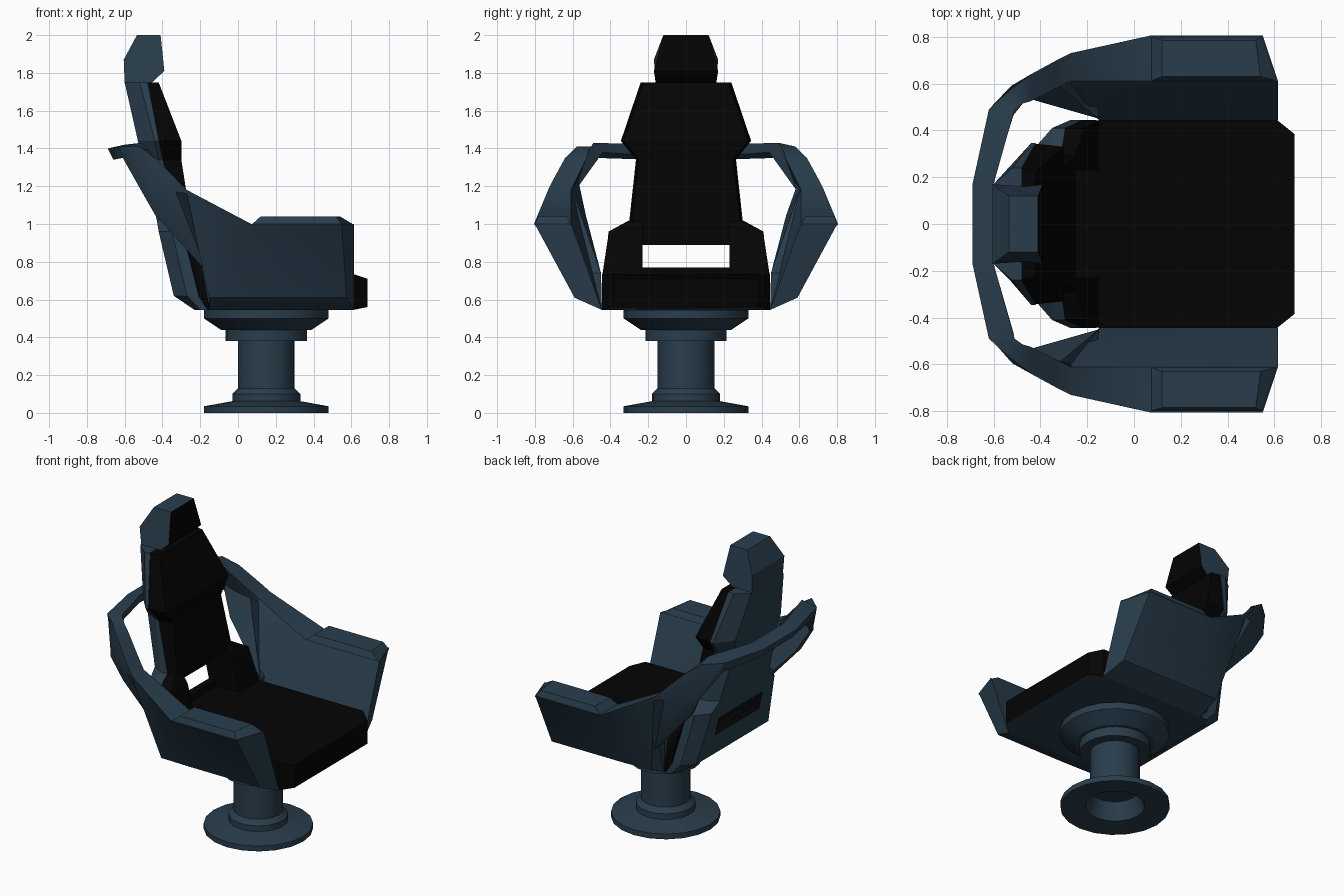
import bpy, bmesh, math

if "Cube" in bpy.data.objects:
    bpy.data.objects.remove(bpy.data.objects["Cube"])


def material(name, rgb):
    m = bpy.data.materials.new(name)
    m.diffuse_color = (*rgb, 1)
    m.use_nodes = True
    m.node_tree.nodes["Principled BSDF"].inputs["Base Color"].default_value = m.diffuse_color
    return m


BLUE = material("slate blue", (0.022, 0.047, 0.073))
BLACK = material("black padding", (0.0012, 0.0012, 0.0012))


def finish(bm, name, mats):
    bmesh.ops.recalc_face_normals(bm, faces=bm.faces)
    me = bpy.data.meshes.new(name)
    bm.to_mesh(me)
    bm.free()
    for m in mats:
        me.materials.append(m)
    ob = bpy.data.objects.new(name, me)
    bpy.context.collection.objects.link(ob)
    return ob


def smooth(ob, degrees):
    bpy.context.view_layer.objects.active = ob
    ob.select_set(True)
    bpy.ops.object.shade_smooth_by_angle(angle=math.radians(degrees))
    ob.select_set(False)


def loft(name, sections, mats, rule=None):
    """Skin a list of equal-length closed rings and cap both ends."""
    bm = bmesh.new()
    rings = [[bm.verts.new(p) for p in s] for s in sections]
    n = len(rings[0])
    for a, b in zip(rings, rings[1:]):
        for i in range(n):
            j = (i + 1) % n
            bm.faces.new((a[i], a[j], b[j], b[i]))
    bm.faces.new(rings[0])
    bm.faces.new(rings[-1])
    bmesh.ops.recalc_face_normals(bm, faces=bm.faces)
    if rule:
        for f in bm.faces:
            f.normal_update()
            f.material_index = int(rule(f.normal))
    return finish(bm, name, mats)


# Pedestal: turned profile (radius, z), hollow underneath
def pedestal():
    profile = [(0, .12), (.14, .12), (.18, .01), (.33, 0), (.33, .035), (.18, .062),
               (.18, .10), (.15, .13), (.15, .38), (.215, .38), (.215, .44),
               (.24, .44), (.33, .50), (.33, .545), (0, .545)]
    bm = bmesh.new()
    vs = [bm.verts.new((0.15 + r, 0, z)) for r, z in profile]
    es = [bm.edges.new(e) for e in zip(vs, vs[1:])]
    bmesh.ops.spin(bm, geom=vs + es, cent=(0.15, 0, 0), axis=(0, 0, 1),
                   angle=2 * math.pi, steps=20, use_duplicate=False)
    bmesh.ops.remove_doubles(bm, verts=bm.verts, dist=1e-4)
    smooth(finish(bm, "pedestal", [BLUE]), 30)


pedestal()


# Seat: cushion with chamfered front corners, blue underside
def seat_ring(z, front, zf):
    half = [(-.23, .38, z), (-.15, .445, z), (.61, .445, z), (front, .385, zf)]
    return half + [(x, -y, h) for x, y, h in reversed(half)]


loft("seat", [seat_ring(.545, .685, .56), seat_ring(.735, .685, .71)], [BLACK, BLUE],
     lambda n: n.z < -0.5)

# Arm shell: one loop from the right arm, round behind the back, to the left arm
# ring order: bottom, outer low, outer fold, outer top, inner top, inner fold
half = [
    [(.615, .445, .545), (.575, .59, .61), (.55, .79, .98), (.55, .805, 1.0), (.615, .61, 1.0), (.615, .60, .98)],
    [(.07, .445, .545), (.07, .59, .61), (.07, .79, .98), (.07, .805, 1.0), (.07, .61, 1.0), (.07, .60, .98)],
    [(-.15, .445, .545), (-.155, .585, .61), (-.27, .725, 1.16), (-.27, .73, 1.18), (-.27, .61, 1.18), (-.27, .60, 1.165)],
    [(-.15, .45, .74), (-.16, .56, .74), (-.33, .70, 1.17), (-.33, .70, 1.24), (-.33, .58, 1.24), (-.33, .60, 1.175)],
    [(-.43, .53, 1.045), (-.44, .58, 1.05), (-.44, .64, 1.19), (-.44, .64, 1.35), (-.44, .525, 1.35), (-.44, .60, 1.19)],
    [(-.505, .58, 1.185), (-.52, .595, 1.19), (-.525, .59, 1.22), (-.52, .58, 1.41), (-.475, .515, 1.39), (-.495, .57, 1.23)],
    [(-.53, .44, 1.38), (-.61, .48, 1.35), (-.615, .487, 1.37), (-.62, .49, 1.41), (-.51, .49, 1.43), (-.515, .465, 1.40)],
    [(-.61, .17, 1.36), (-.66, .17, 1.34), (-.675, .17, 1.37), (-.69, .17, 1.40), (-.60, .17, 1.42), (-.605, .17, 1.39)],
]
other = [[(x, -y, z) for x, y, z in ring] for ring in reversed(half)]
smooth(loft("arm_shell", half + other, [BLUE]), 35)

# Raised arm tops
for side, s in (("left", 1), ("right", -1)):
    loft(f"arm_top_{side}", [
        [(.07, .61 * s, .995), (.615, .61 * s, .995), (.55, .80 * s, .995), (.07, .80 * s, .995)],
        [(.12, .63 * s, 1.04), (.54, .63 * s, 1.04), (.52, .785 * s, 1.04), (.12, .785 * s, 1.04)],
    ], [BLUE])

# Backrest rows: z, half width, back half width, back x, side x, split x, front x
ROWS = [(1.75, .24, .17, -.60, -.52, -.48, -.42),
        (1.44, .345, .24, -.53, -.44, -.42, -.30),
        (1.34, .265, .22, -.51, -.42, -.40, -.30),
        (1.02, .30, .26, -.43, -.36, -.31, -.25),
        (.96, .41, .33, -.42, -.35, -.295, -.25),
        (.62, .445, .38, -.34, -.27, -.21, -.19),
        (.545, .445, .38, -.23, -.20, -.16, -.15)]
shell = loft("back_shell", [[(xb, -wb, z), (xb, wb, z), (xm, w, z), (xs, w, z), (xs, -w, z), (xm, -w, z)]
                            for z, w, wb, xb, xm, xs, xf in ROWS], [BLUE])
pad = loft("back_cushion", [[(xs - .01, -w + .001, z), (xs - .01, w - .001, z),
                             (xf, w - .015, z), (xf, .015 - w, z)]
                            for z, w, wb, xb, xm, xs, xf in ROWS[:-1]], [BLACK])

# Side bolsters beside the lower back
for side, s in (("left", 1), ("right", -1)):
    loft(f"bolster_{side}", [
        [(xs, .231 * s, z), (xs, w * s, z), (xf, w * s, z), (xf, .231 * s, z)]
        for z, w, xs, xf in ((1.015, .30, -.31, -.25), (.96, .408, -.295, -.21),
                             (.73, .443, -.225, -.15), (.60, .443, -.20, -.15))], [BLACK])


# Lower back opening: a slot right through, and a wider recess from the front, lined in black
def cut(name, x_low, x_high, z_low, z_high):
    c = loft(name, [[(x_low, y, z_low), (.0, y, z_low), (.0, y, z_high), (x_high, y, z_high)]
                    for y in (-.23, .23)], [BLACK])
    c.hide_render = True
    c.hide_set(True)
    for ob in (shell, pad):
        mod = ob.modifiers.new(name, 'BOOLEAN')
        mod.object = c
        mod.operation = 'DIFFERENCE'
        mod.solver = 'EXACT'
        mod.material_mode = 'TRANSFER'


cut("recess_cutter", -.32, -.375, .732, .975)
cut("slot_cutter", -.6, -.61, .77, .89)

# Headrest: black front, blue elsewhere
side_profile = [(-.60, 1.745, .16), (-.605, 1.87, .17), (-.535, 2.0, .12),
                (-.41, 2.0, .12), (-.39, 1.81, .17), (-.46, 1.745, .16)]
loft("headrest", [[(x, s * w, z) for x, z, w in side_profile] for s in (-1, 1)],
     [BLUE, BLACK], lambda n: n.x > 0.5)
